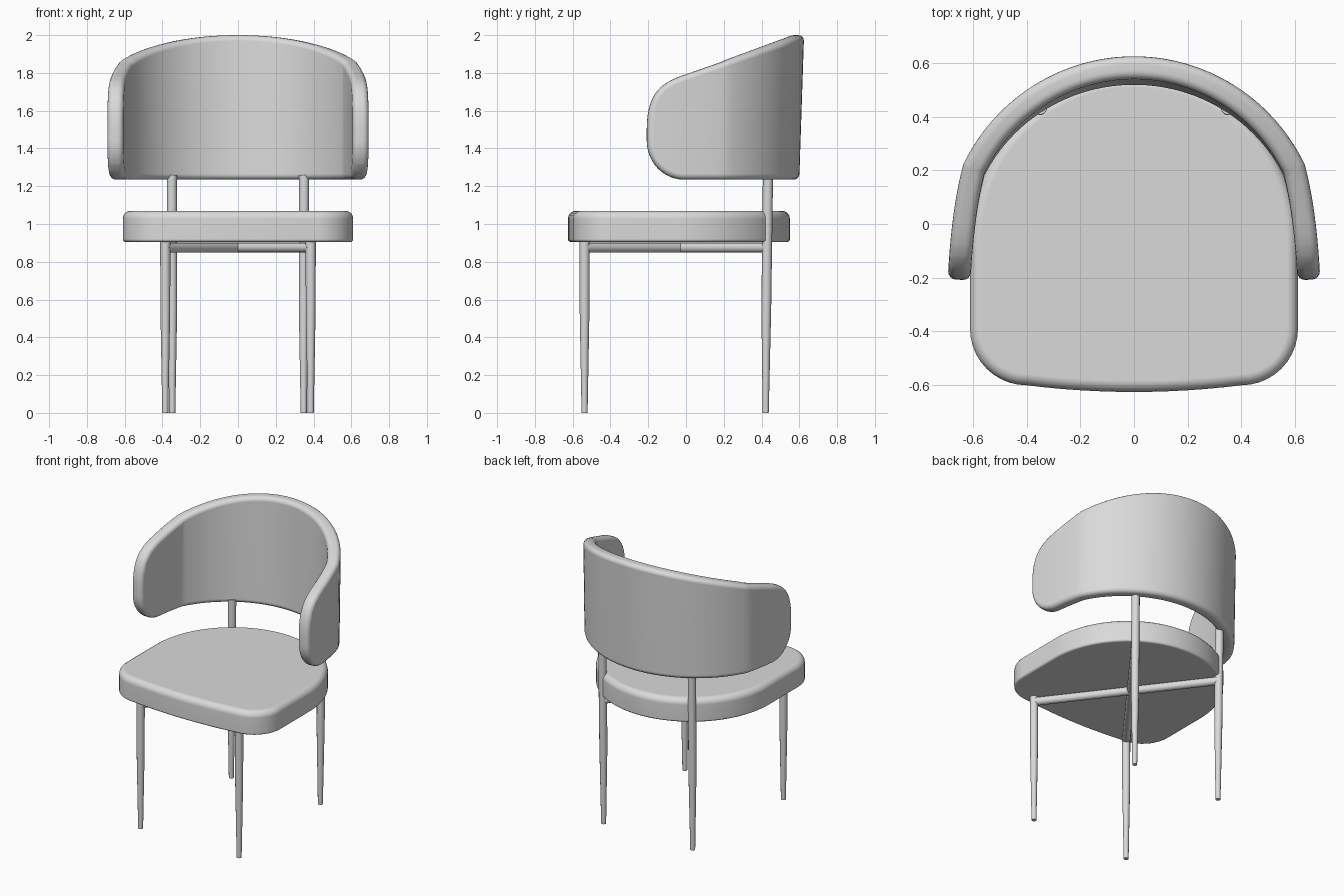
import bpy, bmesh, math
from mathutils import Vector

cube = bpy.data.objects.get("Cube")
if cube:
    bpy.data.objects.remove(cube, do_unlink=True)

COLOUR = (0.7, 0.7, 0.7, 1)
grey = bpy.data.materials.new("light grey")
grey.use_nodes = True
grey.diffuse_color = COLOUR
shader = next(n for n in grey.node_tree.nodes if n.type == 'BSDF_PRINCIPLED')
shader.inputs["Base Color"].default_value = COLOUR


def finish(obj):
    """Colour the part and smooth it, keeping hard edges."""
    obj.data.materials.clear()
    obj.data.materials.append(grey)
    bpy.ops.object.select_all(action='DESELECT')
    obj.select_set(True)
    bpy.context.view_layer.objects.active = obj
    if obj.type == 'CURVE':
        bpy.ops.object.convert(target='MESH')
        obj = bpy.context.view_layer.objects.active
    bpy.ops.object.shade_smooth_by_angle(angle=math.radians(35))


def padded_prism(outline, low, high, low_round, high_round):
    """Extrude an outline from low to high with rounded rims."""
    bm = bmesh.new()
    face = bm.faces.new([bm.verts.new((x, y, low)) for x, y in outline])
    ext = bmesh.ops.extrude_face_region(bm, geom=[face], use_keep_orig=True)
    tops = [v for v in ext["geom"] if isinstance(v, bmesh.types.BMVert)]
    bmesh.ops.translate(bm, verts=tops, vec=(0, 0, high - low))
    bmesh.ops.recalc_face_normals(bm, faces=bm.faces)
    for level, radius in ((low, low_round), (high, high_round)):
        rim = [e for e in bm.edges if all(abs(v.co.z - level) < 1e-5 for v in e.verts)]
        bmesh.ops.bevel(bm, geom=rim, offset=radius, segments=4, profile=0.5,
                        affect='EDGES', clamp_overlap=False)
    return bm


def add_mesh(name, bm):
    bmesh.ops.recalc_face_normals(bm, faces=bm.faces)
    mesh = bpy.data.meshes.new(name)
    bm.to_mesh(mesh)
    bm.free()
    obj = bpy.data.objects.new(name, mesh)
    bpy.context.collection.objects.link(obj)
    finish(obj)
    obj.modifiers.new("even shading", 'WEIGHTED_NORMAL').keep_sharp = True


def add_tube(name, stations):
    """Round tube through (point, radius) stations."""
    curve = bpy.data.curves.new(name, 'CURVE')
    curve.dimensions = '3D'
    curve.bevel_depth = 1
    curve.bevel_resolution = 4
    curve.use_fill_caps = True
    spline = curve.splines.new('POLY')
    spline.points.add(len(stations) - 1)
    for p, (co, radius) in zip(spline.points, stations):
        p.co = (*co, 1)
        p.radius = radius
    obj = bpy.data.objects.new(name, curve)
    bpy.context.collection.objects.link(obj)
    finish(obj)


# Seat: half-round back, straight sides, rounded front corners, bowed front
half = []
for i in range(25):
    a = math.pi / 2 * i / 24
    half.append((0.61 * math.sin(a), -0.06 + 0.61 * math.cos(a)))
for i in range(11):
    a = math.pi / 2 * i / 10
    half.append((0.4 + 0.21 * math.cos(a), -0.39 - 0.21 * math.sin(a)))
for i in range(1, 7):
    x = 0.4 * (1 - i / 6)
    half.append((x, -0.625 + 0.025 * (x / 0.4) ** 2))
seat = half + [(-x, y) for x, y in reversed(half[1:-1])]
add_mesh("seat", padded_prism(seat, 0.905, 1.07, 0.015, 0.042))

# Backrest plan: round back running into nearly straight arms
R, CY, SWEEP = 0.704, -0.079, math.radians(64.5)
plan = [Vector((R * math.sin(SWEEP * i / 24), CY + R * math.cos(SWEEP * i / 24)))
        for i in range(25)]
start, bend, end = plan[-1], Vector((0.68, 0.06)), Vector((0.693, -0.205))
for i in range(1, 13):
    t = i / 12
    plan.append(start * (1 - t) ** 2 + bend * 2 * t * (1 - t) + end * t * t)
lengths = [0.0]
for a, b in zip(plan, plan[1:]):
    lengths.append(lengths[-1] + (b - a).length)
total = lengths[-1]
normals = []
for i in range(len(plan)):
    d = plan[min(i + 1, len(plan) - 1)] - plan[max(i - 1, 0)]
    normals.append(Vector((-d.y, d.x)).normalized())
normals[0] = Vector((0, 1))


def wrap(u, z, w):
    """Bend a flat panel point round the plan curve."""
    s = min(abs(u), total)
    i = max(k for k in range(len(plan) - 1) if lengths[k] <= s)
    t = (s - lengths[i]) / (lengths[i + 1] - lengths[i])
    p = plan[i].lerp(plan[i + 1], t) + normals[i].lerp(normals[i + 1], t) * w
    lean = 0.033 * (z - 2) * max(0, p.y + 0.2) / 0.82
    return Vector((math.copysign(p.x, u), p.y + lean, z))


# Backrest panel: flat bottom, rounded ends, top rising to the middle
NOSE = 0.205
half = []
for i in range(13):
    a = math.pi / 2 * i / 12
    half.append((total - NOSE + NOSE * math.sin(a), 1.235 + NOSE * (1 - math.cos(a))))
ctrl = [Vector(c) for c in ((0, 1.5), (0, 1.7), (-0.085, 1.75), (-NOSE, 1.79))]
for i in range(15):
    t = i / 14
    c = sum((ctrl[k] * math.comb(3, k) * t ** k * (1 - t) ** (3 - k) for k in range(4)),
            Vector((0, 0)))
    half.append((total + c.x, c.y))
for s, p in reversed(list(zip(lengths, plan))):
    if s < total - NOSE - 0.01:
        half.append((s, 1.79 + 0.336 * p.y))
panel = half + [(-u, z) for u, z in reversed(half[:-1])]
bm = padded_prism(panel, -0.085, 0, 0.03, 0.03)
for s in lengths[:-1]:
    for cut in {s, -s}:
        bmesh.ops.bisect_plane(bm, geom=bm.verts[:] + bm.edges[:] + bm.faces[:],
                               dist=1e-5, plane_co=(cut, 0, 0), plane_no=(1, 0, 0))
for v in bm.verts:
    v.co = wrap(*v.co)
add_mesh("backrest", bm)

# Legs: tapered feet; the rear pair carries the backrest
for side, x in (("left", 1), ("right", -1)):
    add_tube(f"front_{side}_leg", [((x * 0.385, -0.537, 0), 0.016),
                                   ((x * 0.385, -0.537, 0.55), 0.026),
                                   ((x * 0.385, -0.537, 0.92), 0.027)])
    add_tube(f"rear_{side}_leg", [((x * 0.348, 0.422, 0), 0.016),
                                  ((x * 0.348, 0.425, 0.55), 0.026),
                                  ((x * 0.350, 0.434, 1.26), 0.027)])
    # Crossed rails under the seat
    add_tube(f"{side}_cross_rail", [((x * 0.385, -0.537, 0.875), 0.027),
                                    ((-x * 0.348, 0.428, 0.875), 0.027)])
